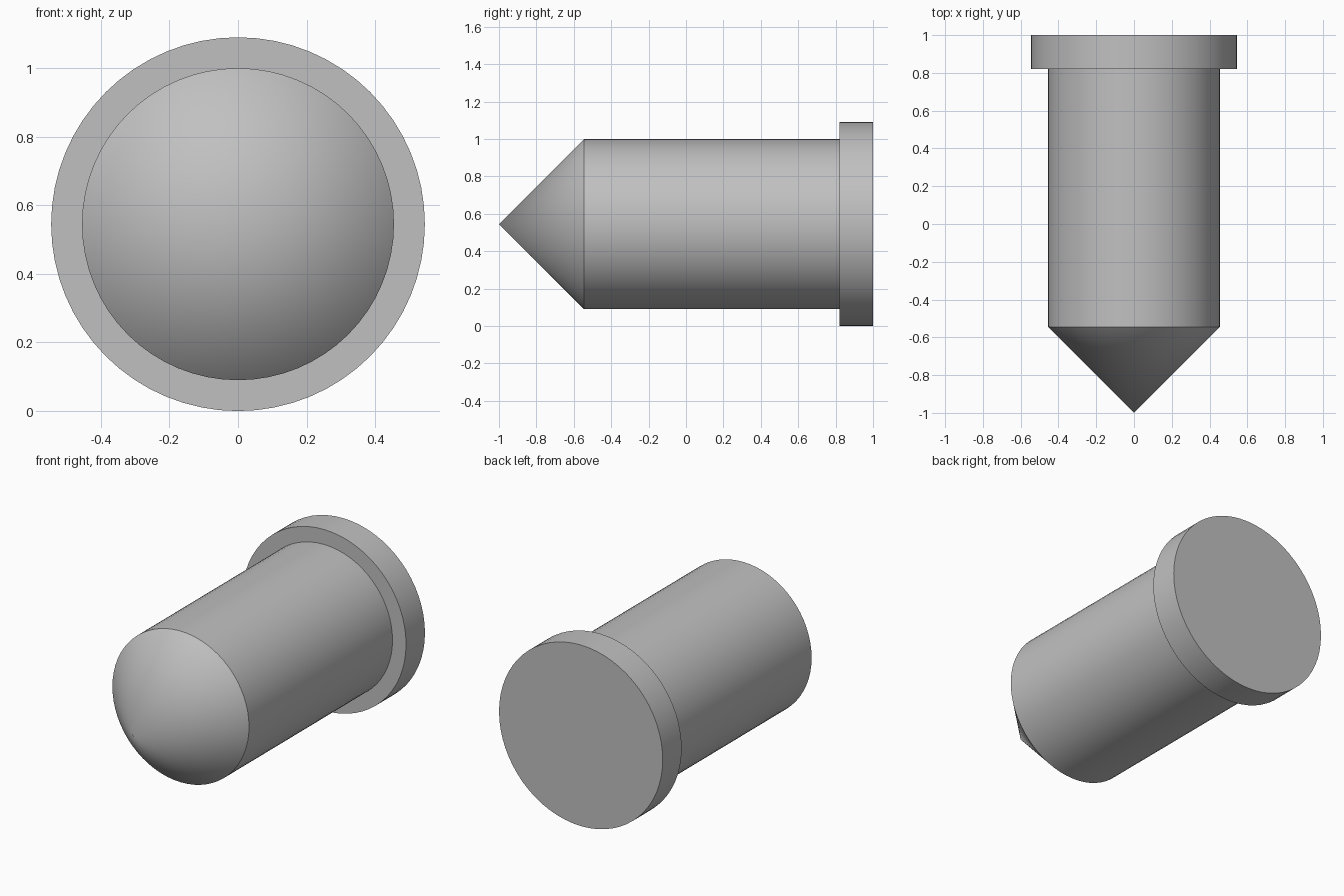
import bpy
import bmesh
import math

cube = bpy.data.objects.get("Cube")
if cube:
    bpy.data.objects.remove(cube, do_unlink=True)

SEGMENTS = 64
AXIS_Z = 0.545          # height of the pin's axis, equal to the flange radius
BODY_R, FLANGE_R = 0.455, 0.545
TIP_Y, SHOULDER_Y, FLANGE_Y, BACK_Y = -1.0, -0.545, 0.82, 1.0

grey = bpy.data.materials.new("plain grey")
grey.use_nodes = True
colour = (0.53, 0.53, 0.53, 1)
grey.diffuse_color = colour
grey.node_tree.nodes["Principled BSDF"].inputs["Base Color"].default_value = colour

bm = bmesh.new()


def ring(radius, y):
    """Circle of vertices around the pin's axis."""
    return [bm.verts.new((radius * math.sin(a), y, AXIS_Z + radius * math.cos(a)))
            for a in (2 * math.pi * i / SEGMENTS for i in range(SEGMENTS))]


# Shank, flange step and flange rim
profile = [(BODY_R, SHOULDER_Y), (BODY_R, FLANGE_Y), (FLANGE_R, FLANGE_Y), (FLANGE_R, BACK_Y)]
rings = [ring(r, y) for r, y in profile]
for a, b in zip(rings, rings[1:]):
    for i in range(SEGMENTS):
        j = (i + 1) % SEGMENTS
        bm.faces.new((a[i], a[j], b[j], b[i]))

# Conical point
tip = bm.verts.new((0, TIP_Y, AXIS_Z))
for i in range(SEGMENTS):
    bm.faces.new((tip, rings[0][(i + 1) % SEGMENTS], rings[0][i]))

# Flat back of the flange
bm.faces.new(rings[-1])
bmesh.ops.recalc_face_normals(bm, faces=bm.faces)

mesh = bpy.data.meshes.new("pointed_pin")
bm.to_mesh(mesh)
bm.free()
mesh.materials.append(grey)
pin = bpy.data.objects.new("pointed_pin", mesh)
bpy.context.collection.objects.link(pin)

# Smooth round surfaces with crisp rims
bpy.ops.object.select_all(action="DESELECT")
pin.select_set(True)
bpy.context.view_layer.objects.active = pin
bpy.ops.object.shade_smooth_by_angle(angle=math.radians(30))
